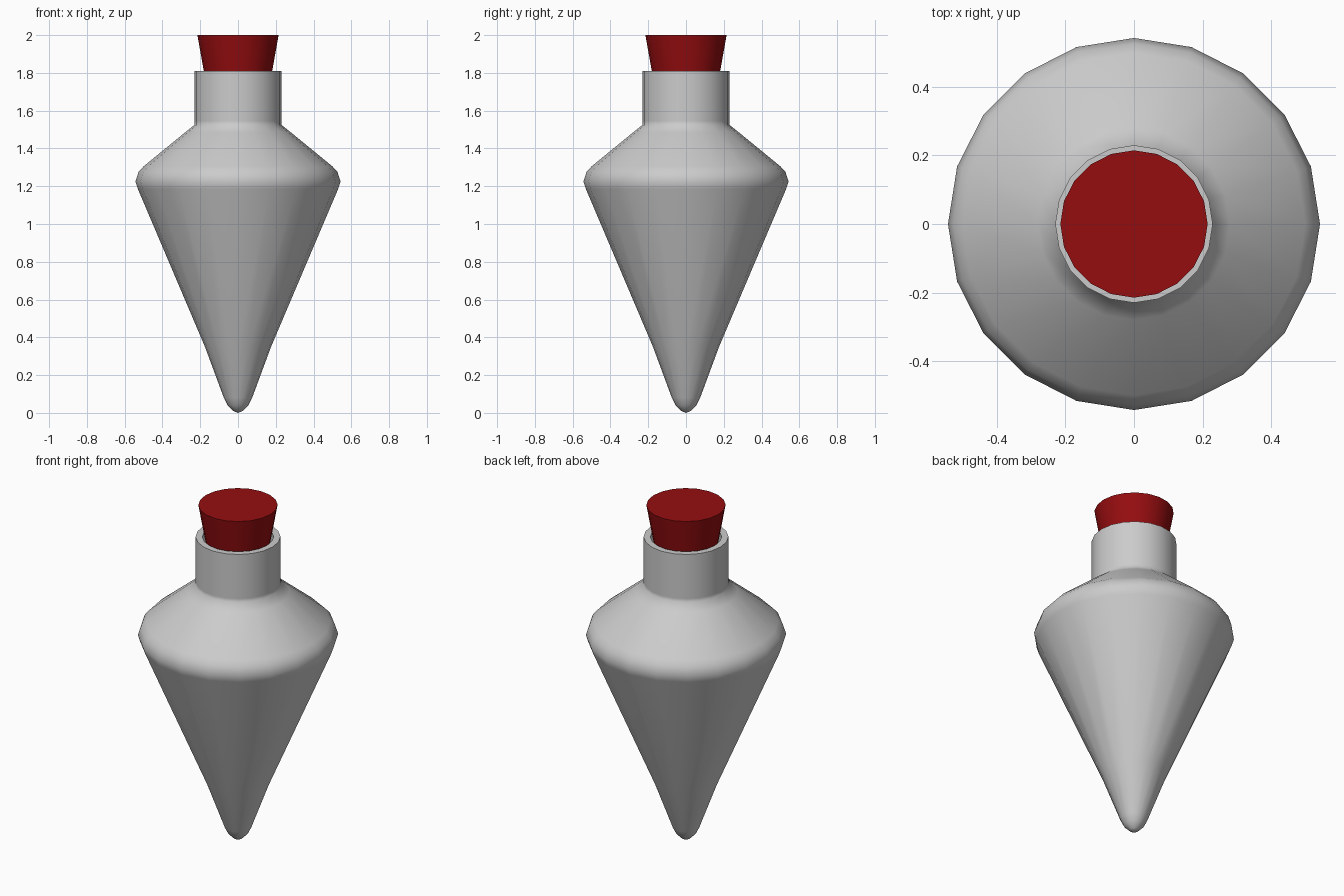
import bpy, bmesh, math

if "Cube" in bpy.data.objects:
    bpy.data.objects.remove(bpy.data.objects["Cube"])

SIDES = 20


def lathe(name, profile, angle=60):
    """Revolve (radius, z) points around z; radius 0 makes a pole."""
    bm = bmesh.new()
    rings = []
    for r, z in profile:
        if r == 0:
            rings.append([bm.verts.new((0, 0, z))] * SIDES)
        else:
            rings.append([bm.verts.new((r * math.cos(2 * math.pi * i / SIDES),
                                        r * math.sin(2 * math.pi * i / SIDES), z))
                          for i in range(SIDES)])
    for a, b in zip(rings, rings[1:]):
        for i in range(SIDES):
            j = (i + 1) % SIDES
            quad = list(dict.fromkeys((a[i], a[j], b[j], b[i])))
            bm.faces.new(quad)
    bmesh.ops.recalc_face_normals(bm, faces=bm.faces)
    mesh = bpy.data.meshes.new(name)
    bm.to_mesh(mesh)
    bm.free()
    obj = bpy.data.objects.new(name, mesh)
    bpy.context.collection.objects.link(obj)
    bpy.ops.object.select_all(action='DESELECT')
    obj.select_set(True)
    bpy.context.view_layer.objects.active = obj
    bpy.ops.object.shade_smooth_by_angle(angle=math.radians(angle))
    return obj


# Hollow bottle: outer wall from the tip up, over the rim, inner wall back down
lathe("bottle", [
    (0, 0.0), (0.025, 0.01), (0.055, 0.04), (0.075, 0.08), (0.175, 0.35),
    (0.53, 1.185), (0.543, 1.225), (0.527, 1.275), (0.50, 1.305),
    (0.28, 1.485), (0.23, 1.525), (0.23, 1.545), (0.23, 1.81),
    (0.193, 1.81), (0.193, 1.51), (0.48, 1.27), (0.50, 1.22),
    (0.14, 0.36), (0.035, 0.09), (0, 0.05)])

# Tapered stopper pushed into the neck
stopper = lathe("stopper", [(0, 1.62), (0.147, 1.62), (0.215, 2.0), (0, 2.0)], 40)
red = bpy.data.materials.new("stopper_red")
red.diffuse_color = (0.3, 0.004, 0.005, 1)
red.use_nodes = True
red.node_tree.nodes["Principled BSDF"].inputs["Base Color"].default_value = red.diffuse_color
stopper.data.materials.append(red)
